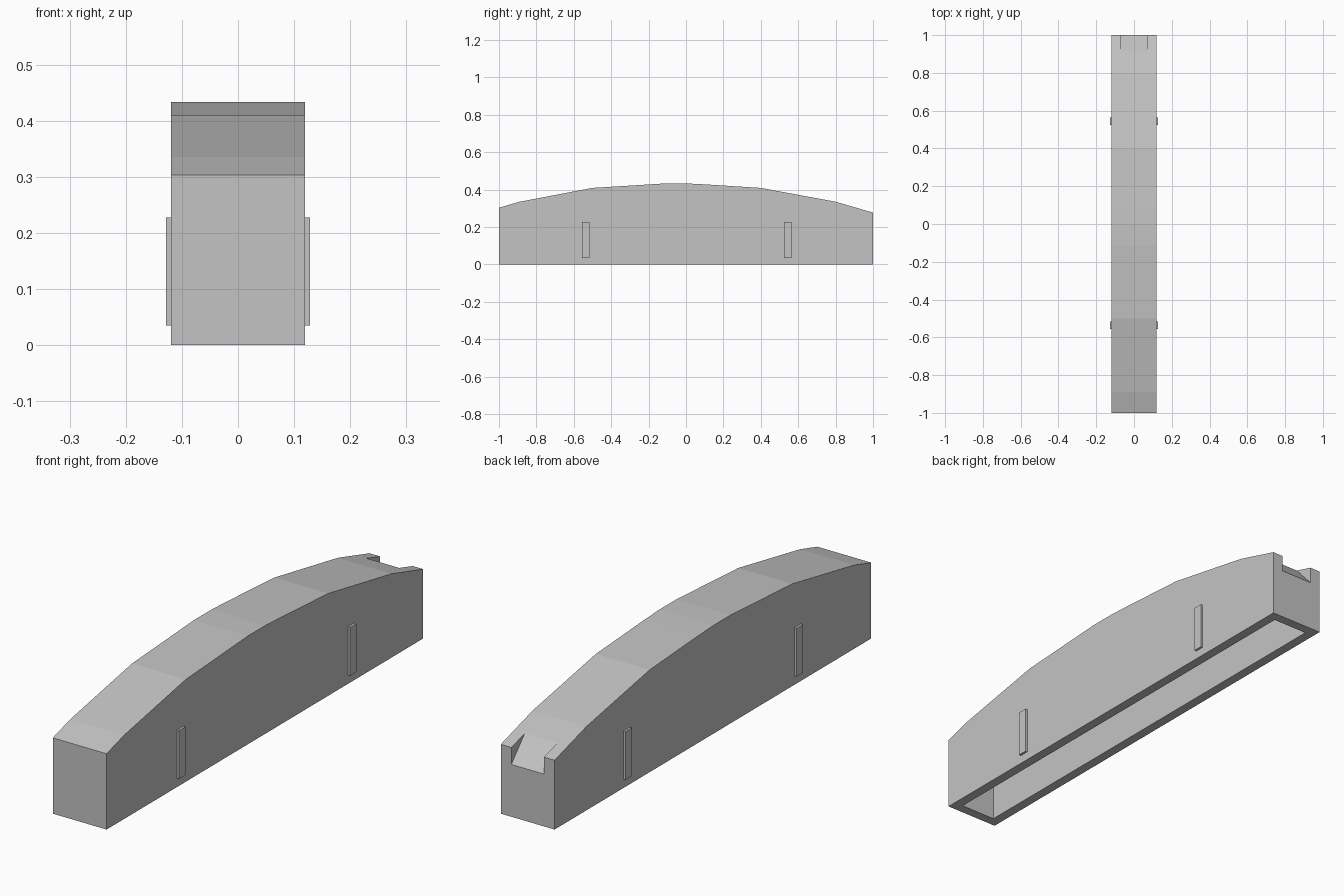
import bpy
import bmesh
from mathutils import Vector

default_cube = bpy.data.objects.get("Cube")
if default_cube:
    bpy.data.objects.remove(default_cube, do_unlink=True)

HALF_WIDTH = 0.119
WALL = 0.04

grey = bpy.data.materials.new("plain grey")
grey.use_nodes = True
colour = (0.55, 0.55, 0.55, 1)
grey.diffuse_color = colour
grey.node_tree.nodes["Principled BSDF"].inputs["Base Color"].default_value = colour


def extrude_profile(name, profile, x0, x1):
    """Solid made by sweeping a (y, z) outline from x0 to x1."""
    bm = bmesh.new()
    face = bm.faces.new([bm.verts.new((x0, y, z)) for y, z in profile])
    swept = bmesh.ops.extrude_face_region(bm, geom=[face])["geom"]
    moved = [v for v in swept if isinstance(v, bmesh.types.BMVert)]
    bmesh.ops.translate(bm, verts=moved, vec=Vector((x1 - x0, 0, 0)))
    bmesh.ops.recalc_face_normals(bm, faces=bm.faces)
    mesh = bpy.data.meshes.new(name)
    bm.to_mesh(mesh)
    bm.free()
    mesh.materials.append(grey)
    obj = bpy.data.objects.new(name, mesh)
    bpy.context.collection.objects.link(obj)
    return obj


def cut(target, cutter):
    """Subtract the cutter, bake the result and drop the cutter."""
    mod = target.modifiers.new("cut", "BOOLEAN")
    mod.operation = "DIFFERENCE"
    mod.solver = "EXACT"
    mod.object = cutter
    cutter.hide_render = True
    graph = bpy.context.evaluated_depsgraph_get()
    baked = bpy.data.meshes.new_from_object(target.evaluated_get(graph))
    target.modifiers.clear()
    target.data = baked
    bpy.data.objects.remove(cutter, do_unlink=True)


# Arched body
arch = [(-1, 0.303), (-0.89, 0.335), (-0.5, 0.409), (-0.4, 0.415), (-0.11, 0.433),
        (0, 0.433), (0.1, 0.428), (0.4, 0.409), (0.8, 0.335), (1, 0.277)]
body = extrude_profile("arched_body", [(-1, 0), *arch, (1, 0)], -HALF_WIDTH, HALF_WIDTH)

# Hollow underside, its ceiling following the arch
end = 1 - WALL
ceiling = [(y, z - WALL) for y, z in arch[1:-1]]
hollow = [(-end, -0.1), (-end, 0.275), *ceiling, (0.87, 0.27), (end, 0.18), (end, -0.1)]
inner = HALF_WIDTH - WALL
cut(body, extrude_profile("hollow_cutter", hollow, -inner, inner))

# Sloping notch in the back end
notch = [(0.915, 0.302), (1.1, 0.1), (1.1, 0.5), (0.915, 0.5)]
cut(body, extrude_profile("notch_cutter", notch, -0.072, 0.072))

# Thin upright ribs on both sides
for side, sx in (("left", 1), ("right", -1)):
    for place, y in (("front", -0.535), ("back", 0.545)):
        outline = [(y - 0.02, 0.035), (y + 0.02, 0.035), (y + 0.02, 0.228), (y - 0.02, 0.228)]
        extrude_profile(f"{place}_{side}_rib", outline, sx * (HALF_WIDTH - 0.004), sx * 0.128)
